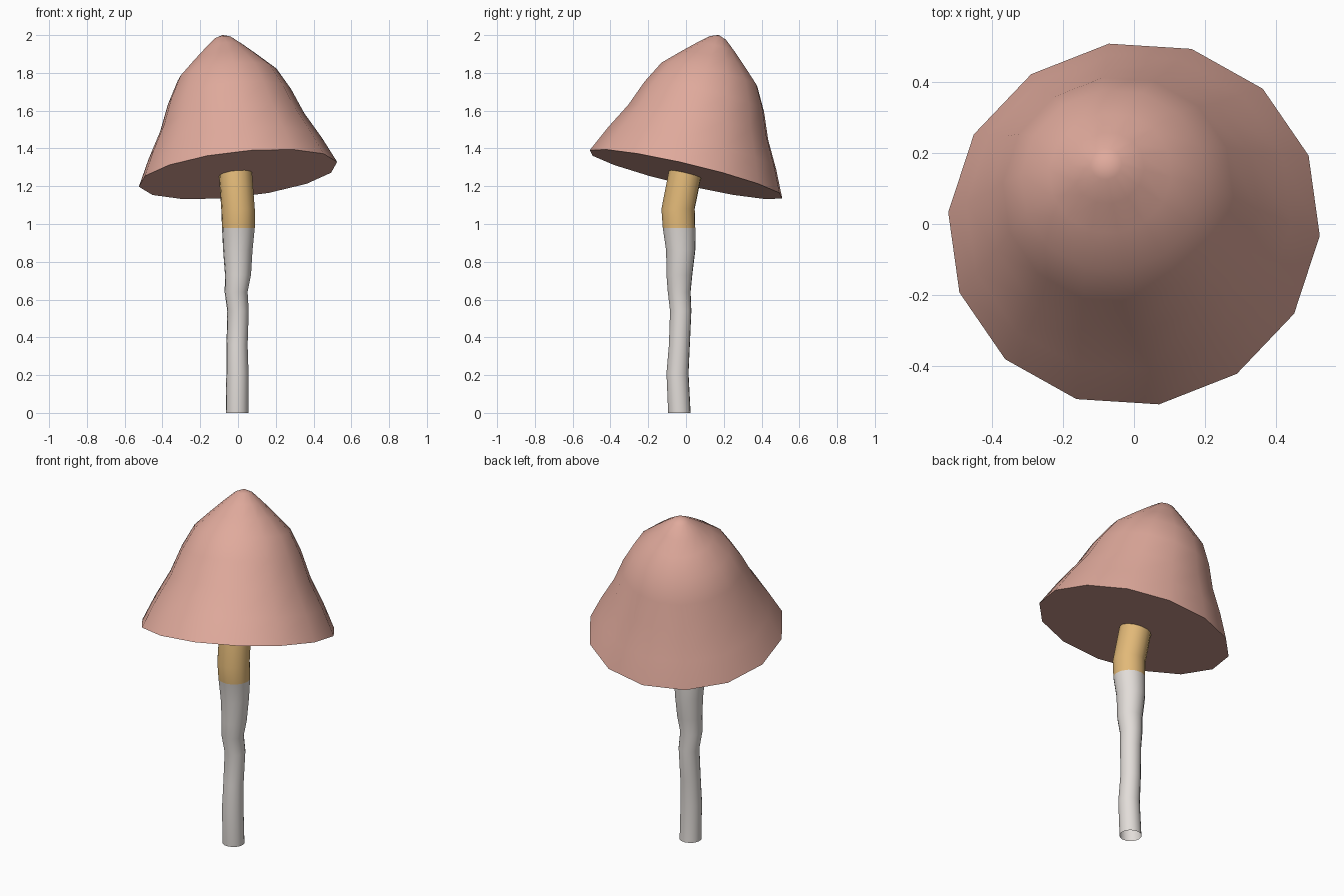
import bpy
import bmesh
from math import cos, sin, radians, tau
from mathutils import Vector

SIDES = 14

if "Cube" in bpy.data.objects:
    bpy.data.objects.remove(bpy.data.objects["Cube"], do_unlink=True)


def material(name, rgb):
    mat = bpy.data.materials.new(name)
    mat.use_nodes = True
    colour = (*rgb, 1.0)
    mat.diffuse_color = colour
    mat.node_tree.nodes["Principled BSDF"].inputs["Base Color"].default_value = colour
    return mat


def loft(name, rings, mat, close_bottom=False):
    """Skin a stack of rings, each given as (centre, radius, axis)."""
    bm = bmesh.new()
    loops = []
    for centre, radius, axis in rings:
        turn = Vector((0, 0, 1)).rotation_difference(axis)
        loop = []
        for i in range(SIDES):
            a = tau * i / SIDES - radians(4.4)
            offset = Vector((cos(a), sin(a), 0)) * radius
            loop.append(bm.verts.new(centre + turn @ offset))
        loops.append(loop)
    for low, high in zip(loops, loops[1:]):
        for i in range(SIDES):
            j = (i + 1) % SIDES
            bm.faces.new((low[i], low[j], high[j], high[i]))
    if close_bottom:
        bm.faces.new(loops[0][::-1])
    bmesh.ops.remove_doubles(bm, verts=bm.verts[:], dist=0.0001)
    mesh = bpy.data.meshes.new(name)
    bm.to_mesh(mesh)
    bm.free()
    mesh.materials.append(mat)
    obj = bpy.data.objects.new(name, mesh)
    bpy.context.collection.objects.link(obj)
    bpy.ops.object.select_all(action="DESELECT")
    obj.select_set(True)
    bpy.context.view_layer.objects.active = obj
    bpy.ops.object.shade_smooth_by_angle(angle=radians(45))
    return obj


pink = material("dusty_pink", (0.745, 0.402, 0.333))
tan = material("warm_tan", (0.76, 0.485, 0.188))
pale = material("pale_grey", (0.76, 0.72, 0.69))

up = Vector((0, 0, 1))
tilt = Vector((-0.11, 0.235, 1)).normalized()

# Cap: a bell profile (height, radius) turned about the tilted axis
profile = [(0, 0.53), (0.14, 0.464), (0.285, 0.385), (0.425, 0.329), (0.545, 0.264),
           (0.63, 0.175), (0.695, 0.104), (0.745, 0.045), (0.762, 0)]
base = Vector((0, 0, 1.263))
loft("cap", [(base + tilt * h, r, tilt) for h, r in profile], pink, close_bottom=True)

# Stalk: wobbly open tube, (x, y, z, radius)
lower = [(-0.005, -0.035, 0, 0.06), (-0.003, -0.045, 0.21, 0.059),
         (-0.005, -0.035, 0.36, 0.056), (0, -0.028, 0.54, 0.057),
         (-0.01, -0.036, 0.64, 0.061), (0, -0.035, 0.73, 0.069),
         (-0.001, -0.028, 0.86, 0.078), (0.002, -0.037, 0.98, 0.087)]
loft("stalk", [(Vector(p[:3]), p[3], up) for p in lower], pale)

# Upper stalk: tan collar bending into the underside of the cap
upper = [lower[-1], (0, -0.042, 1.08, 0.089)]
rings = [(Vector(p[:3]), p[3], up) for p in upper]
rings.append((Vector((-0.014, -0.003, 1.275)), 0.088, tilt))
loft("upper_stalk", rings, tan)
